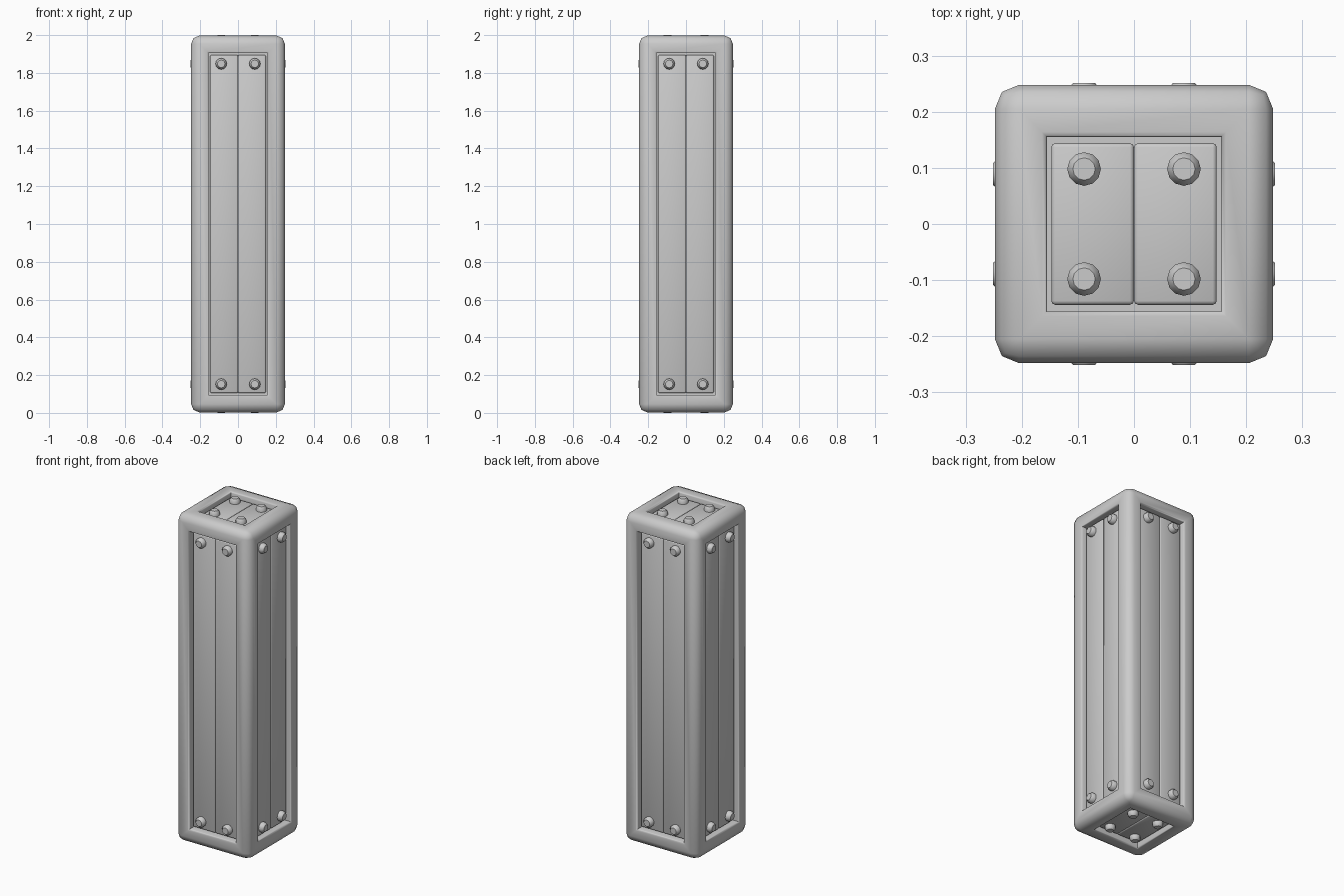
import bpy, bmesh
from math import pi, radians
from mathutils import Matrix, Vector

if "Cube" in bpy.data.objects:
    bpy.data.objects.remove(bpy.data.objects["Cube"])

HALF_W, HALF_H, MID = 0.248, 0.997, 1.0
MARGIN = 0.093          # width of the frame around each opening
PLANK_TOP = 0.026       # how far the planks sit below the frame face


def finish(name, bm, matrix=Matrix()):
    bmesh.ops.recalc_face_normals(bm, faces=bm.faces)
    mesh = bpy.data.meshes.new(name)
    bm.to_mesh(mesh)
    bm.free()
    mesh.shade_smooth()
    mesh.set_sharp_from_angle(angle=radians(50))
    obj = bpy.data.objects.new(name, mesh)
    bpy.context.collection.objects.link(obj)
    obj.matrix_world = matrix
    return obj


def box(size):
    bm = bmesh.new()
    bmesh.ops.create_cube(bm, size=1)
    bmesh.ops.scale(bm, vec=size, verts=bm.verts)
    return bm


# Rounded frame with a recess in all six faces
bm = box((2 * HALF_W, 2 * HALF_W, 2 * HALF_H))
outer = list(bm.edges)
faces = list(bm.faces)
bmesh.ops.inset_individual(bm, faces=faces, thickness=MARGIN, use_even_offset=True)
rim = list({e for f in faces for e in f.edges})
# sink the floor of every recess
for f in faces:
    n = f.normal.copy()
    ext = bmesh.ops.extrude_discrete_faces(bm, faces=[f])["faces"][0]
    bmesh.ops.translate(bm, vec=-n * 0.05, verts=ext.verts)
outer = [e for e in bm.edges if all(
    sum(abs(abs(c) - h) < 1e-4 for c, h in zip(v.co, (HALF_W, HALF_W, HALF_H))) == 3
    for v in e.verts)]
rim = [e for e in bm.edges if len(e.link_faces) == 2 and e not in outer
       and e.calc_face_angle_signed(0) and all(
           sum(abs(abs(c) - h) < 1e-4 for c, h in zip(v.co, (HALF_W, HALF_W, HALF_H))) == 1
           for v in e.verts)]
bmesh.ops.bevel(bm, geom=rim, offset=0.009, offset_type='OFFSET',
                segments=2, profile=0.5, affect='EDGES')
outer = [e for e in bm.edges if all(
    sum(abs(abs(c) - h) < 1e-4 for c, h in zip(v.co, (HALF_W, HALF_W, HALF_H))) == 3
    for v in e.verts)]
bmesh.ops.bevel(bm, geom=outer, offset=0.043, offset_type='OFFSET',
                segments=2, profile=0.5, affect='EDGES')
finish("frame", bm, Matrix.Translation((0, 0, MID)))


def plank(name, m, width, length, x):
    bm = box((width, length, 0.03))
    bmesh.ops.bevel(bm, geom=list(bm.edges), offset=0.007, offset_type='OFFSET',
                    segments=2, profile=0.5, affect='EDGES')
    finish(name, bm, m @ Matrix.Translation((x, 0, -PLANK_TOP - 0.015)))


def rivet(name, m, x, y):
    # low stud with a chamfered top, spun from its profile
    bm = bmesh.new()
    pts = [(0.03, -0.005), (0.03, 0.016), (0.02, PLANK_TOP + 0.003), (0, PLANK_TOP + 0.003)]
    vs = [bm.verts.new((r, 0, z)) for r, z in pts]
    es = [bm.edges.new(p) for p in zip(vs, vs[1:])]
    bmesh.ops.spin(bm, geom=vs + es, cent=(0, 0, 0), axis=(0, 0, 1),
                   angle=2 * pi, steps=12)
    bmesh.ops.remove_doubles(bm, verts=bm.verts, dist=1e-4)
    finish(name, bm, m @ Matrix.Translation((x, y, -PLANK_TOP)))


def panel(name, m, half_len, rivet_y):
    for side, s in (("left", -1), ("right", 1)):
        plank(f"{name}_{side}_plank", m, 0.147, 2 * half_len, s * 0.0738)
        for end, t in (("lower", -1), ("upper", 1)):
            rivet(f"{name}_{side}_{end}_rivet", m, s * 0.089, t * rivet_y)


# Panels on the four sides, then top and bottom
centre = Matrix.Translation((0, 0, MID))
for i, name in enumerate(("front", "right", "back", "left")):
    m = (centre @ Matrix.Rotation(i * pi / 2, 4, 'Z') @ Matrix.Rotation(pi / 2, 4, 'X')
         @ Matrix.Translation((0, 0, HALF_W)))
    panel(name, m, 0.895, 0.848)
for name, a in (("top", 0), ("bottom", pi)):
    m = centre @ Matrix.Rotation(a, 4, 'X') @ Matrix.Translation((0, 0, HALF_H))
    panel(name, m, 0.144, 0.098)
